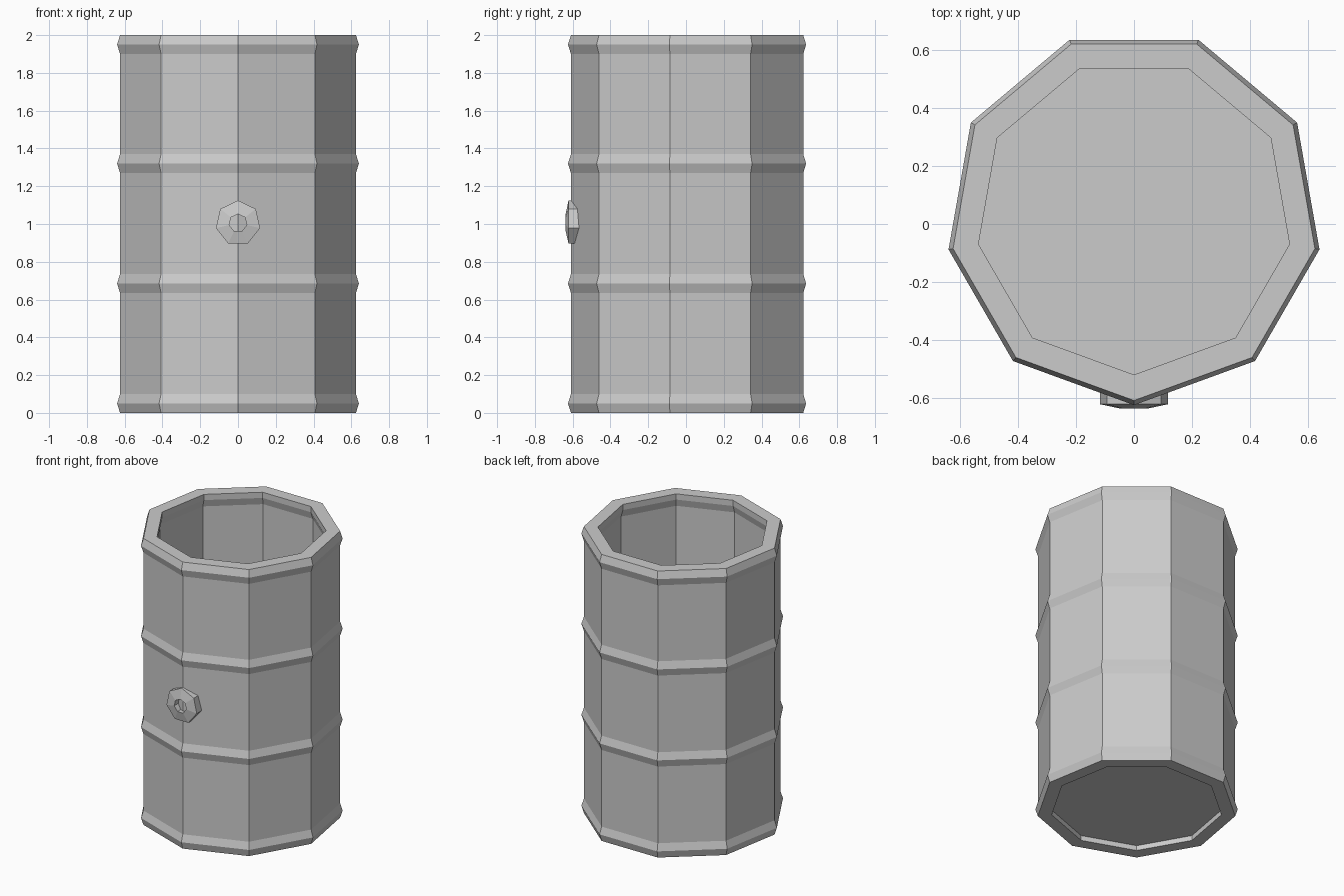
import bpy, bmesh
from math import sin, cos, pi
from mathutils import Vector

if "Cube" in bpy.data.objects:
    bpy.data.objects.remove(bpy.data.objects["Cube"])

CY = 0.025  # barrel axis sits slightly behind y = 0


def lathe(name, profile, sides, place):
    """Sweep a closed (radius, height) profile round an axis with flat sides."""
    bm = bmesh.new()
    rings = [[bm.verts.new(place(r, h, 2 * pi * k / sides)) for r, h in profile]
             for k in range(sides)]
    n = len(profile)
    for k in range(sides):
        a, b = rings[k], rings[(k + 1) % sides]
        for i in range(n):
            j = (i + 1) % n
            bm.faces.new((a[i], b[i], b[j], a[j]))
    return finish(name, bm)


def finish(name, bm):
    bmesh.ops.recalc_face_normals(bm, faces=bm.faces)
    me = bpy.data.meshes.new(name)
    bm.to_mesh(me)
    bm.free()
    ob = bpy.data.objects.new(name, me)
    bpy.context.collection.objects.link(ob)
    return ob


def upright(r, z, a):  # corner points to the front
    return Vector((r * sin(a), CY - r * cos(a), z))


def forward(r, y, a):  # axis along y, corner points up
    return Vector((r * sin(a), y, 1.005 + r * cos(a)))


# barrel wall: outer side with four ribs, then the inner side
BODY, RIB = 0.634, 0.65
outer = []
for z in (0.05, 0.685, 1.32, 1.95):
    outer += [(BODY, max(z - 0.05, 0)), (RIB, z), (BODY, z + 0.05)]
inner = [(0.545, 2.0), (0.545, 1.96), (0.56, 1.91),
         (0.56, 0.09), (0.545, 0.04), (0.545, 0.0)]
lathe("barrel_wall", outer + inner, 9, upright)

# recessed floor
bm = bmesh.new()
bm.faces.new([bm.verts.new(upright(0.56, 0.035, 2 * pi * k / 9)) for k in range(9)])
finish("barrel_floor", bm)

# bung hole collar on the front
lathe("bung_ring", [(0.12, -0.555), (0.12, -0.622), (0.048, -0.637), (0.048, -0.555)],
      7, forward)
